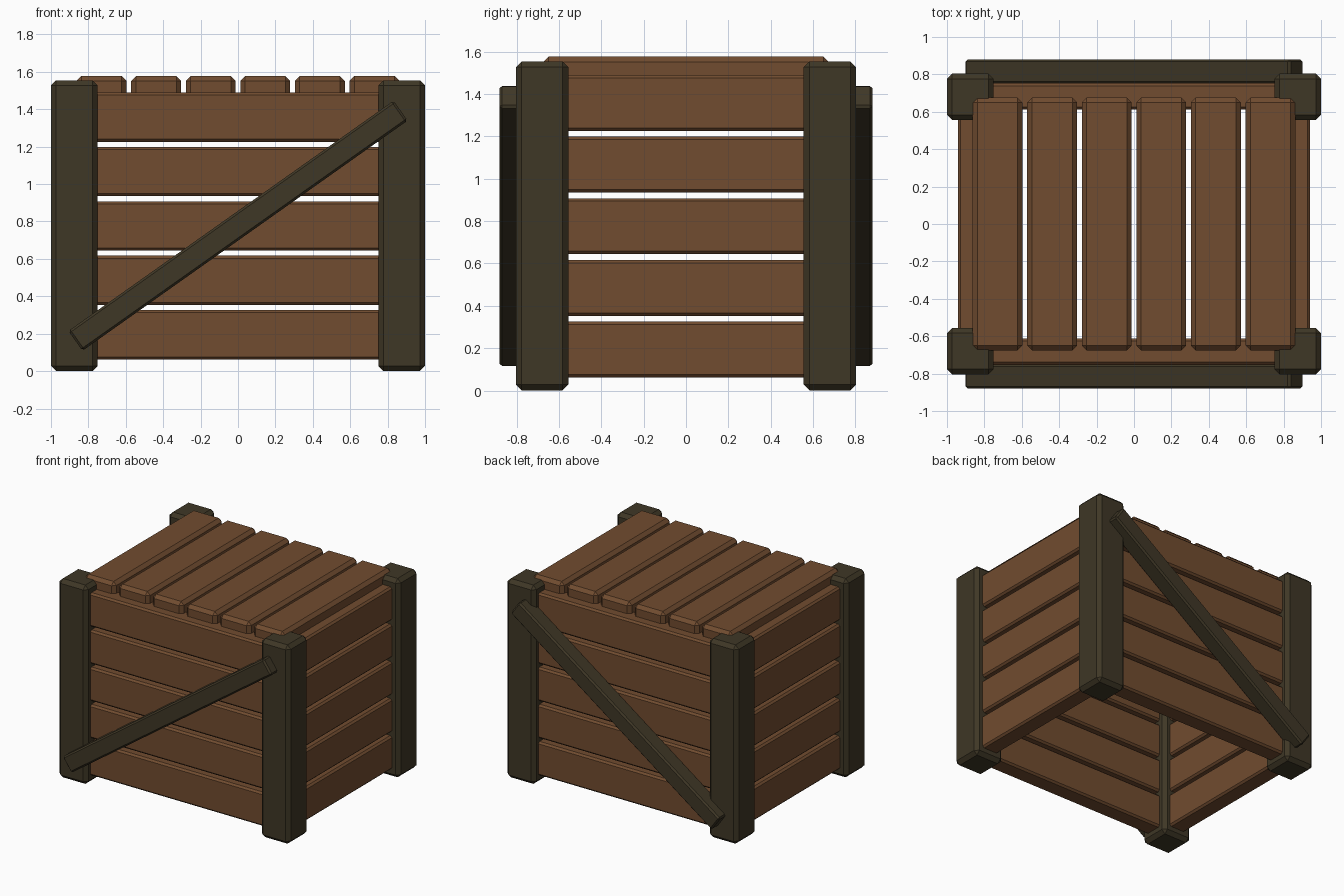
import bpy, bmesh, math
from mathutils import Matrix, Vector

if "Cube" in bpy.data.objects:
    bpy.data.objects.remove(bpy.data.objects["Cube"])


def material(name, rgb):
    m = bpy.data.materials.new(name)
    m.diffuse_color = (*rgb, 1)
    m.use_nodes = True
    m.node_tree.nodes["Principled BSDF"].inputs["Base Color"].default_value = m.diffuse_color
    return m


brown = material("brown wood", (0.165, 0.072, 0.029))
dark = material("dark frame wood", (0.049, 0.038, 0.019))


def beam(name, centre, size, bevel, mat, tilt=0.0):
    """Chamfered box, optionally tilted about the y axis."""
    bm = bmesh.new()
    bmesh.ops.create_cube(bm, size=1)
    bmesh.ops.scale(bm, vec=Vector(size), verts=bm.verts)
    bmesh.ops.bevel(bm, geom=bm.edges[:], offset=bevel, segments=1,
                    profile=0.5, affect='EDGES')
    bm.transform(Matrix.Translation(centre) @ Matrix.Rotation(tilt, 4, 'Y'))
    me = bpy.data.meshes.new(name)
    bm.to_mesh(me)
    bm.free()
    me.materials.append(mat)
    ob = bpy.data.objects.new(name, me)
    bpy.context.collection.objects.link(ob)
    return ob


# Corner posts
for sx in (-1, 1):
    for sy in (-1, 1):
        beam("corner_post", (sx * 0.875, sy * 0.68, 0.7775),
             (0.25, 0.248, 1.555), 0.028, dark)

# Wall planks, five rows on each of the four sides
for row in range(5):
    z = 0.194 + row * 0.291
    for s in (-1, 1):
        beam("front_back_plank", (0, s * 0.682, z), (1.72, 0.142, 0.264), 0.014, brown)
        beam("side_plank", (s * 0.871, 0, z), (0.142, 1.32, 0.264), 0.014, brown)

# Lid planks
for i in range(6):
    beam("lid_plank", ((i - 2.5) * 0.292, 0, 1.506),
         (0.266, 1.35, 0.142), 0.025, brown)

# Diagonal braces on front and back
for s in (-1, 1):
    beam("diagonal_brace", (0, s * 0.815, 0.777), (2.13, 0.13, 0.13), 0.012,
         dark, tilt=-math.radians(35.3))
